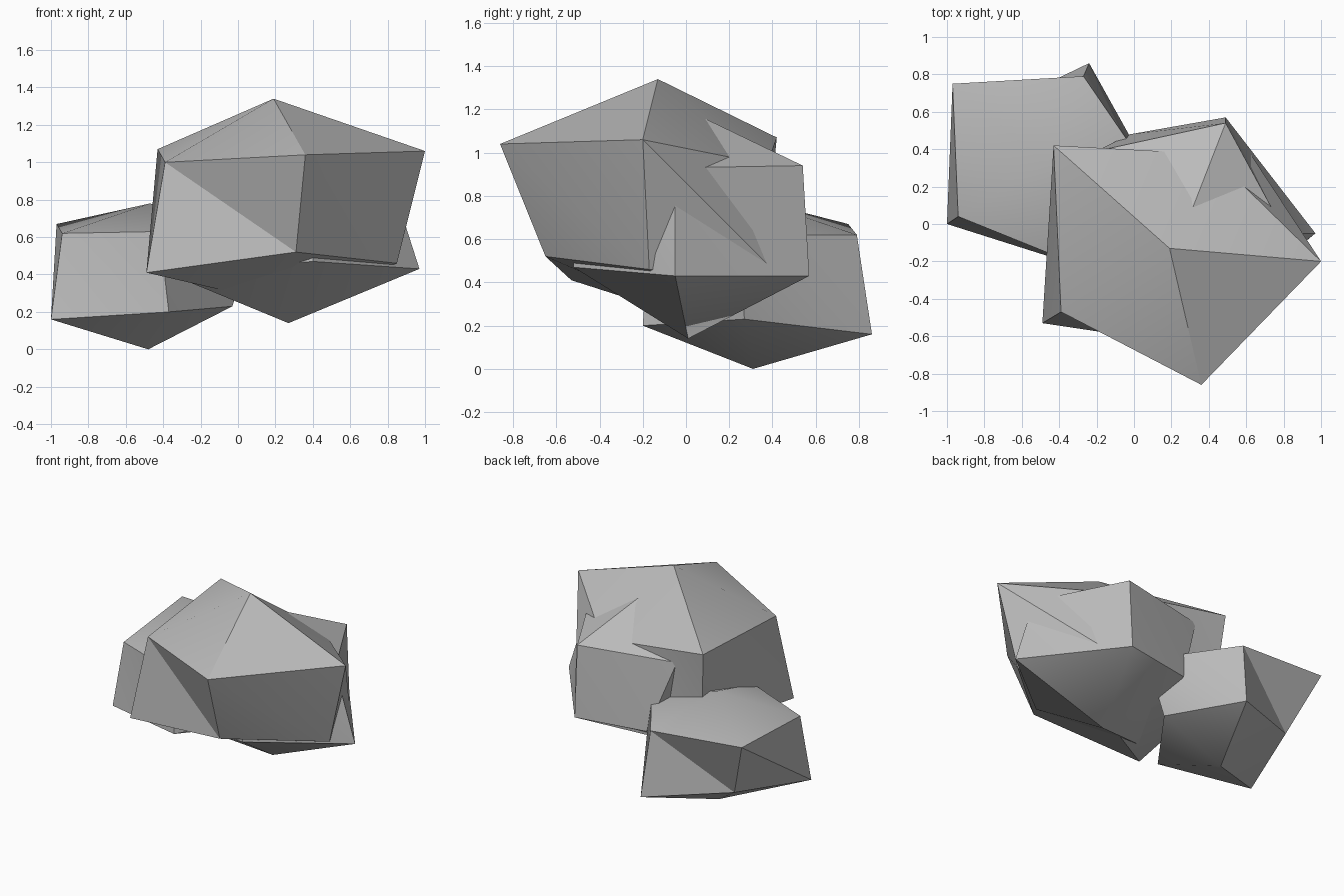
import bpy
import bmesh
import math

old = bpy.data.objects.get("Cube")
if old:
    bpy.data.objects.remove(old, do_unlink=True)

# One plain stone colour
stone = bpy.data.materials.new("stone grey")
stone.use_nodes = True
grey = (0.5, 0.5, 0.5, 1)
stone.diffuse_color = grey
stone.node_tree.nodes["Principled BSDF"].inputs["Base Color"].default_value = grey


def make_rock(name, top, upper, lower, bottom):
    """Faceted boulder: two matching rings of corners closed by a tip above and below."""
    bm = bmesh.new()
    tip = bm.verts.new(top)
    base = bm.verts.new(bottom)
    high = [bm.verts.new(p) for p in upper]
    low = [bm.verts.new(p) for p in lower]
    count = len(high)
    for i in range(count):
        j = (i + 1) % count
        bm.faces.new((tip, high[i], high[j]))
        bm.faces.new((high[i], low[j], high[j]))
        bm.faces.new((high[i], low[i], low[j]))
        bm.faces.new((base, low[j], low[i]))
    bmesh.ops.recalc_face_normals(bm, faces=bm.faces[:])
    mesh = bpy.data.meshes.new(name)
    bm.to_mesh(mesh)
    bm.free()
    mesh.materials.append(stone)
    rock = bpy.data.objects.new(name, mesh)
    bpy.context.collection.objects.link(rock)

    # Soft shading inside facets, crisp along the strong ridges
    bpy.ops.object.select_all(action="DESELECT")
    rock.select_set(True)
    bpy.context.view_layer.objects.active = rock
    bpy.ops.object.shade_smooth_by_angle(angle=math.radians(30))
    return rock


# Tall boulder at the front
make_rock(
    "large_rock",
    top=(.19, -.13, 1.34),
    upper=[(.36, -.86, 1.04), (1, -.2, 1.06), (.41, .375, .945),
           (-.43, .42, 1.07), (-.39, -.47, 1)],
    lower=[(.31, -.65, .52), (.85, -.17, .46), (.6, .41, .45),
           (-.38, .36, .48), (-.49, -.53, .41)],
    bottom=(.25, 0, .24),
)

# Boulder grown through the back of the large one
make_rock(
    "middle_rock",
    top=(.28, 0, 1.2),
    upper=[(.4, -.5, .95), (.81, -.05, .93), (.49, .54, .94),
           (-.2, .39, .94), (-.3, -.3, .93)],
    lower=[(.4, -.52, .47), (.97, -.05, .43), (.49, .57, .43),
           (-.02, .48, .43), (-.36, -.35, .4)],
    bottom=(.27, .01, .14),
)

# Low boulder on the ground at the back
make_rock(
    "small_rock",
    top=(-.47, .32, .78),
    upper=[(-.42, -.17, .63), (.1, .25, .62), (-.27, .79, .62),
           (-.97, .75, .67), (-.94, .04, .62)],
    lower=[(-.37, -.2, .2), (-.03, .27, .23), (-.24, .86, .16),
           (-.8, .59, .24), (-1, 0, .16)],
    bottom=(-.48, .31, 0),
)
